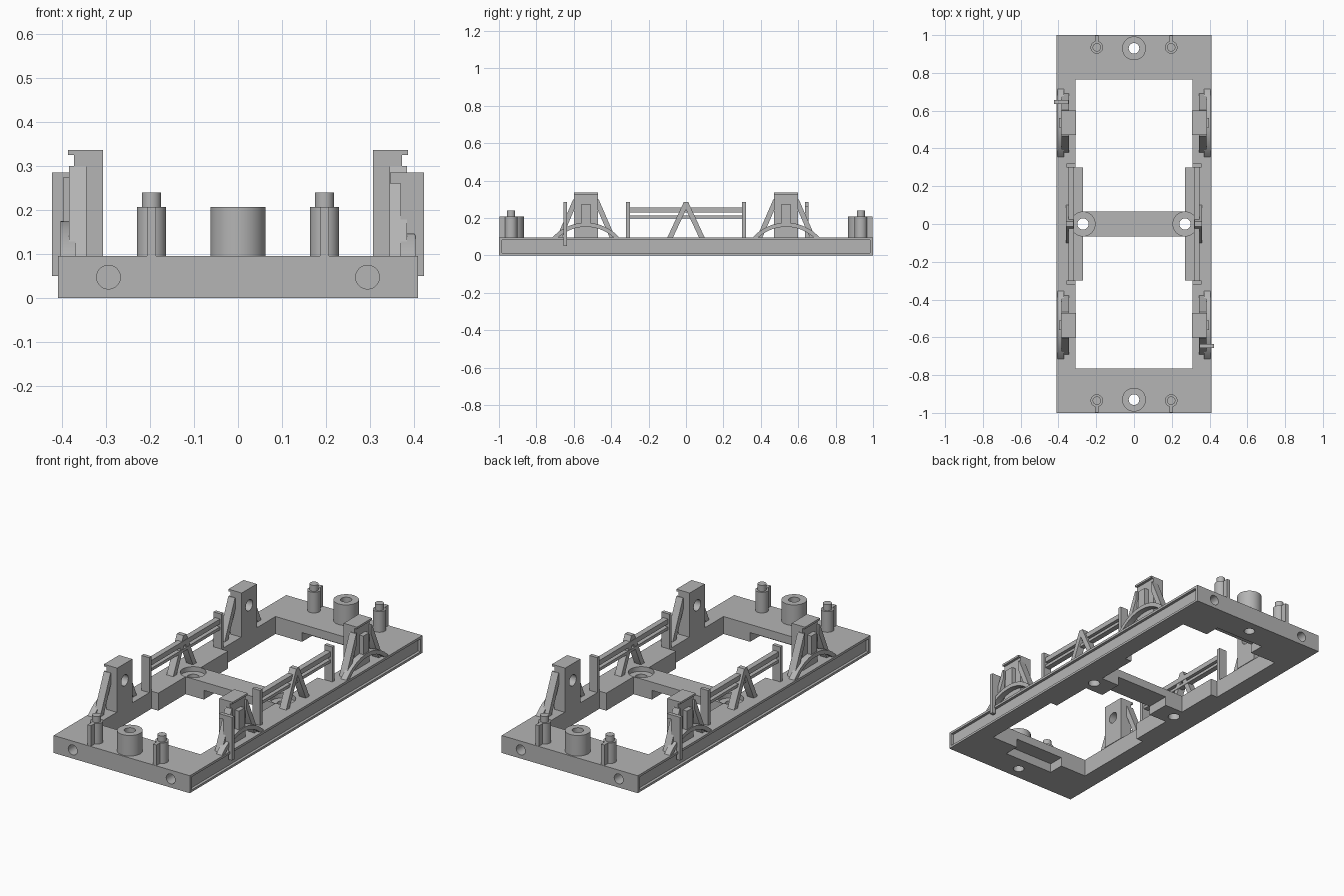
import bpy, bmesh, math
from mathutils import Matrix

cube = bpy.data.objects.get("Cube")
if cube:
    bpy.data.objects.remove(cube, do_unlink=True)

grey = bpy.data.materials.new("plain grey")
grey.use_nodes = True
GREY = (0.46, 0.46, 0.46, 1)
grey.diffuse_color = GREY
grey.node_tree.nodes["Principled BSDF"].inputs["Base Color"].default_value = GREY
BASE_TOP = 0.095


def finish(name, bm):
    bmesh.ops.recalc_face_normals(bm, faces=bm.faces)
    mesh = bpy.data.meshes.new(name)
    bm.to_mesh(mesh)
    bm.free()
    mesh.materials.append(grey)
    obj = bpy.data.objects.new(name, mesh)
    bpy.context.collection.objects.link(obj)
    return obj


def box(name, x, y, z):
    bm = bmesh.new()
    bmesh.ops.create_cube(bm, size=1)
    for v in bm.verts:
        for i, (lo, hi) in enumerate((x, y, z)):
            v.co[i] = lo if v.co[i] < 0 else hi
    return finish(name, bm)


def prism(name, profile, x, sx=1, sy=1):
    """Extrude a (y, z) profile along x."""
    bm = bmesh.new()
    face = bm.faces.new([bm.verts.new((sx * x[0], sy * y, z)) for y, z in profile])
    out = bmesh.ops.extrude_face_region(bm, geom=[face])
    verts = [v for v in out["geom"] if isinstance(v, bmesh.types.BMVert)]
    bmesh.ops.translate(bm, verts=verts, vec=(sx * (x[1] - x[0]), 0, 0))
    return finish(name, bm)


def cylinder(name, centre, radius, length, axis="Z"):
    bm = bmesh.new()
    turn = {"X": Matrix.Rotation(math.pi / 2, 4, "Y"),
            "Y": Matrix.Rotation(math.pi / 2, 4, "X"), "Z": Matrix()}[axis]
    bmesh.ops.create_cone(bm, cap_ends=True, segments=40, radius1=radius,
                          radius2=radius, depth=length,
                          matrix=Matrix.Translation(centre) @ turn)
    return finish(name, bm)


def boolean(obj, other, operation="DIFFERENCE"):
    mod = obj.modifiers.new("cut", "BOOLEAN")
    mod.operation, mod.solver, mod.object = operation, "EXACT", other
    bpy.context.view_layer.objects.active = obj
    bpy.ops.object.modifier_apply(modifier=mod.name)
    bpy.data.objects.remove(other, do_unlink=True)


def span(s, a, b):
    return tuple(sorted((s * a, s * b)))


# Base frame: openings, cross bar, notches, side grooves and bores
base = box("base_frame", (-0.41, 0.41), (-1, 1), (0, BASE_TOP))
boolean(base, box("bar_relief", (-0.16, 0.16), (-0.1, 0.1), (-0.1, 0.05)))
for s in (-1, 1):
    boolean(base, box("inner_opening", (-0.27, 0.27), span(s, 0.065, 0.4), (-0.1, 0.2)))
    boolean(base, box("outer_opening", (-0.31, 0.31), span(s, 0.3, 0.765), (-0.1, 0.2)))
    boolean(base, box("end_notch", (-0.15, 0.15), span(s, 0.7, 0.85), (-0.1, 0.05)))
    boolean(base, box("side_groove", span(s, 0.395, 0.5), (-0.985, 0.985), (0.012, 0.082)))
    boolean(base, cylinder("mount_recess", (s * 0.27, 0, 0.105), 0.064, 0.07))
    boolean(base, cylinder("mount_bore", (s * 0.27, 0, 0.05), 0.03, 0.3))
    boolean(base, cylinder("end_bore", (0, s * 0.93, 0.05), 0.028, 0.3))
    for t in (-1, 1):
        boolean(base, cylinder("buffer_bore", (t * 0.295, s, 0.047), 0.027, 0.2, "Y"))

# Bosses and pinned posts on the end plates
for s in (-1, 1):
    boss = cylinder("end_boss", (0, s * 0.93, 0.151), 0.063, 0.112)
    boolean(boss, cylinder("boss_bore", (0, s * 0.93, 0.15), 0.028, 0.3))
    for t in (-1, 1):
        x = t * 0.197
        cylinder("post", (x, s * 0.935, 0.151), 0.033, 0.112)
        cylinder("post_pin", (x, s * 0.935, 0.223), 0.022, 0.034)
        box("post_fin", (x - 0.01, x + 0.01), span(s, 0.935, 0.998), (BASE_TOP, 0.207))

# Axle pedestals with struts and leaf springs
PED_Y = 0.535
SPRING_R, SPRING_Z = 0.2425, -0.0675


def arc(radius, count=16):
    reach = math.acos((BASE_TOP - 0.003 - SPRING_Z) / radius)
    angles = [reach * (2 * i / count - 1) for i in range(count + 1)]
    return [(PED_Y + radius * math.sin(a), SPRING_Z + radius * math.cos(a)) for a in angles]


spring = arc(SPRING_R) + arc(SPRING_R - 0.022)[::-1]
for sx in (-1, 1):
    for sy in (-1, 1):
        column = box("pedestal_column", span(sx, 0.307, 0.373),
                     span(sy, PED_Y - 0.065, PED_Y + 0.065), (BASE_TOP, 0.326))
        boolean(column, cylinder("axle_socket", (sx * 0.31, sy * PED_Y, 0.245), 0.03, 0.08, "X"))
        box("pedestal_cap", span(sx, 0.307, 0.387),
            span(sy, PED_Y - 0.065, PED_Y + 0.065), (0.325, 0.336))
        box("axle_box", span(sx, 0.37, 0.398),
            span(sy, PED_Y - 0.025, PED_Y + 0.025), (0.165, 0.275))
        prism("leaf_spring", spring, (0.37, 0.404), sx, sy)
        for side in (-1, 1):
            strut = [(0.06, 0.3), (0.06, 0.25), (0.127, BASE_TOP), (0.157, BASE_TOP), (0.068, 0.3)]
            prism("pedestal_strut", [(PED_Y + side * y, z) for y, z in strut],
                  (0.345, 0.385), sx, sy)

# Brake hangers on opposite corners
for s in (-1, 1):
    y = span(-s, 0.636, 0.656)
    box("hanger_plate", span(s, 0.37, 0.405), y, (0.145, 0.285))
    box("hanger_bar", span(s, 0.402, 0.424), y, (0.05, 0.285))
    box("hanger_lug", span(s, 0.346, 0.372), y, (0.26, 0.285))

# Middle rigging: trestle, end posts and rails
for s in (-1, 1):
    for side in (-1, 1):
        leg = [(0, 0.285), (0, 0.245), (0.07, BASE_TOP), (0.1, BASE_TOP), (0.012, 0.285)]
        prism("trestle_leg", [(side * y, z) for y, z in leg], (0.32, 0.36), s)
        box("rigging_post", span(s, 0.31, 0.358), span(side, 0.3, 0.32), (BASE_TOP, 0.285))
    box("upper_rail", span(s, 0.318, 0.348), (-0.305, 0.305), (0.23, 0.257))
    box("lower_rail", span(s, 0.318, 0.348), (-0.305, 0.305), (0.198, 0.214))

# Smooth round walls, keep hard edges
bpy.ops.object.select_all(action="DESELECT")
for obj in bpy.context.collection.objects:
    if obj.type == "MESH" and grey.name in obj.data.materials:
        obj.select_set(True)
        bpy.context.view_layer.objects.active = obj
bpy.ops.object.shade_smooth_by_angle(angle=math.radians(30))
